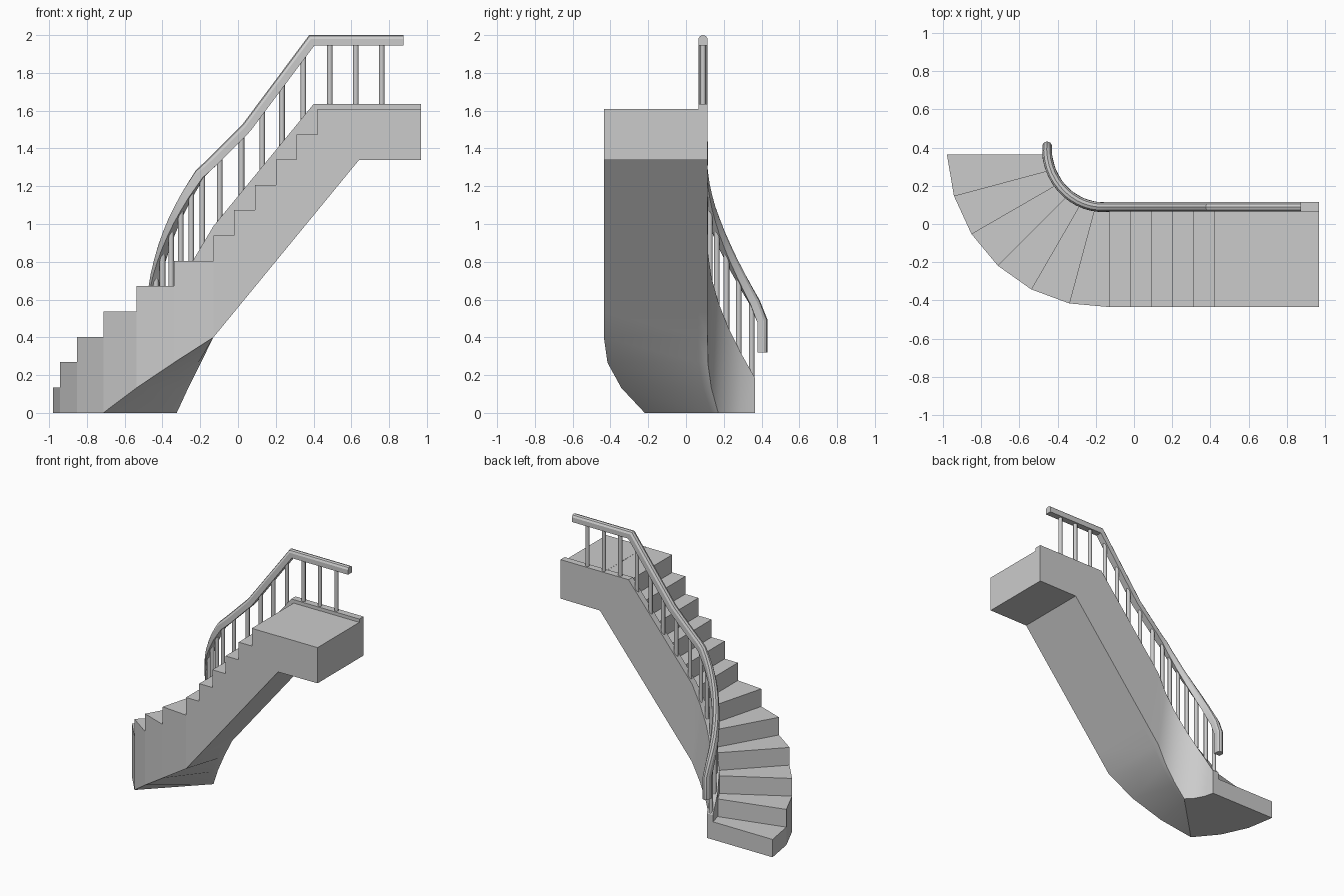
import bpy, bmesh, math
from mathutils import Vector

if "Cube" in bpy.data.objects:
    bpy.data.objects.remove(bpy.data.objects["Cube"])

RISE, CX, CY = 0.134, -0.13, 0.365


# Position along the stair: k < 0 is the straight flight, k > 0 the 15-degree winders
def place(k, off, z):
    r = 0.80 - off + 0.05 * max(k, 0) / 6
    if k <= 0:
        return Vector((CX - 0.11 * k, CY - r, z))
    a = math.radians(15 * k)
    return Vector((CX - r * math.sin(a), CY - r * math.cos(a), z))


def tread_z(k):
    return min(1.61, 0.939 - RISE * math.ceil(k))


def under_z(k):
    return min(1.34, max(0, 0.40 - RISE * k))


def rim_z(k):
    return min(1.635, 0.989 - RISE * k)


def finish(bm, name, angle=30):
    bmesh.ops.remove_doubles(bm, verts=bm.verts, dist=0.0002)
    bmesh.ops.recalc_face_normals(bm, faces=bm.faces)
    me = bpy.data.meshes.new(name)
    bm.to_mesh(me)
    bm.free()
    ob = bpy.data.objects.new(name, me)
    bpy.context.collection.objects.link(ob)
    bpy.ops.object.select_all(action='DESELECT')
    ob.select_set(True)
    bpy.context.view_layer.objects.active = ob
    bpy.ops.object.shade_smooth_by_angle(angle=math.radians(angle))
    return ob


# Stair body with landing, winders, sloping underside and inner stringer
OUT, INN, RIM = 0.0, 0.5, 0.55
bm = bmesh.new()


def face(*pts):
    bm.faces.new([bm.verts.new(p) for p in pts])


stations = [-10, -7, -5, -4.82] + list(range(-4, 7))
for a, b in zip(stations, stations[1:]):
    t, ua, ub = tread_z(b), under_z(a), under_z(b)
    face(place(a, OUT, t), place(b, OUT, t), place(b, INN, t), place(a, INN, t))
    face(place(a, OUT, ua), place(b, OUT, ub), place(b, OUT, t), place(a, OUT, t))
    for p, q in ((OUT, INN), (INN, RIM)):
        face(place(a, p, ua), place(a, q, ua), place(b, q, ub), place(b, p, ub))
    face(place(a, INN, t), place(b, INN, t), place(b, INN, rim_z(b)), place(a, INN, rim_z(a)))
    face(place(a, INN, rim_z(a)), place(b, INN, rim_z(b)), place(b, RIM, rim_z(b)), place(a, RIM, rim_z(a)))
    face(place(a, RIM, ua), place(a, RIM, rim_z(a)), place(b, RIM, rim_z(b)), place(b, RIM, ub))
    low = 0 if b == 6 else tread_z(b + 0.5)
    if t - low > 0.05:
        face(place(b, OUT, low), place(b, INN, low), place(b, INN, t), place(b, OUT, t))
for k, t in ((-10, 1.61), (6, tread_z(6))):
    u = under_z(k)
    if k < 0:
        face(place(k, OUT, u), place(k, INN, u), place(k, INN, t), place(k, OUT, t))
    face(place(k, INN, u), place(k, RIM, u), place(k, RIM, rim_z(k)), place(k, INN, rim_z(k)), place(k, INN, t))
finish(bm, "stair_body")

# Handrail: rounded profile swept with mitred corners
MID = 0.525
heights = [(-1.59, 1.51), (0, 1.335), (1, 1.265), (2, 1.15), (3, 1.02), (4, 0.88), (5, 0.735), (6, 0.585)]


def rail_z(k):
    pts = [(-4.73, 1.9725)] + heights
    if k <= pts[0][0]:
        return 1.9725
    for (k0, z0), (k1, z1) in zip(pts, pts[1:]):
        if k <= k1:
            return z0 + (z1 - z0) * (k - k0) / (k1 - k0)
    return pts[-1][1]


ks = [-9.14, -4.73, -1.59] + [i / 2 for i in range(0, 13)]
path = [place(k, MID, rail_z(k)) for k in ks]
end_x = path[-1].x
path += [Vector((end_x, 0.405, 0.485)), Vector((end_x, 0.405, 0.32))]
profile = [(-0.025, -0.0275), (0.025, -0.0275), (0.025, 0.008), (0.016, 0.022),
           (0, 0.0275), (-0.016, 0.022), (-0.025, 0.008)]
bm = bmesh.new()
rings = []
side = Vector((0, 1, 0))
for i, p in enumerate(path):
    d0 = (p - path[i - 1]).normalized() if i else (path[1] - p).normalized()
    d1 = (path[i + 1] - p).normalized() if i + 1 < len(path) else d0
    t = (d0 + d1).normalized()
    flat = Vector((t.x, t.y, 0))
    if flat.length > 0.05:
        side = flat.normalized().cross(Vector((0, 0, 1)))
    up = side.cross(t).normalized()
    m = 1 / max(0.5, t.dot(d0))
    rings.append([bm.verts.new(p + side * x + up * (y * m)) for x, y in profile])
n = len(profile)
for r0, r1 in zip(rings, rings[1:]):
    for j in range(n):
        bm.faces.new((r0[j], r0[(j + 1) % n], r1[(j + 1) % n], r1[j]))
bm.faces.new(rings[0])
bm.faces.new(rings[-1])
finish(bm, "handrail")

# Balusters standing on the stringer
bm = bmesh.new()
for k in (-8.1, -6.85, -5.6, -4.33, -3.3, -2.35, -1.35, -0.3, 0.8, 1.6, 2.4, 3.2, 4.05, 4.95, 5.8):
    loops = []
    for z in (rim_z(k) - 0.02, rail_z(k)):
        c = place(k, MID, z)
        loops.append([bm.verts.new(c + Vector((0.015 * math.cos(math.tau * j / 8),
                                               0.015 * math.sin(math.tau * j / 8), 0))) for j in range(8)])
    for j in range(8):
        bm.faces.new((loops[0][j], loops[0][(j + 1) % 8], loops[1][(j + 1) % 8], loops[1][j]))
    for ring in loops:
        bm.faces.new(ring)
finish(bm, "balusters", 50)
